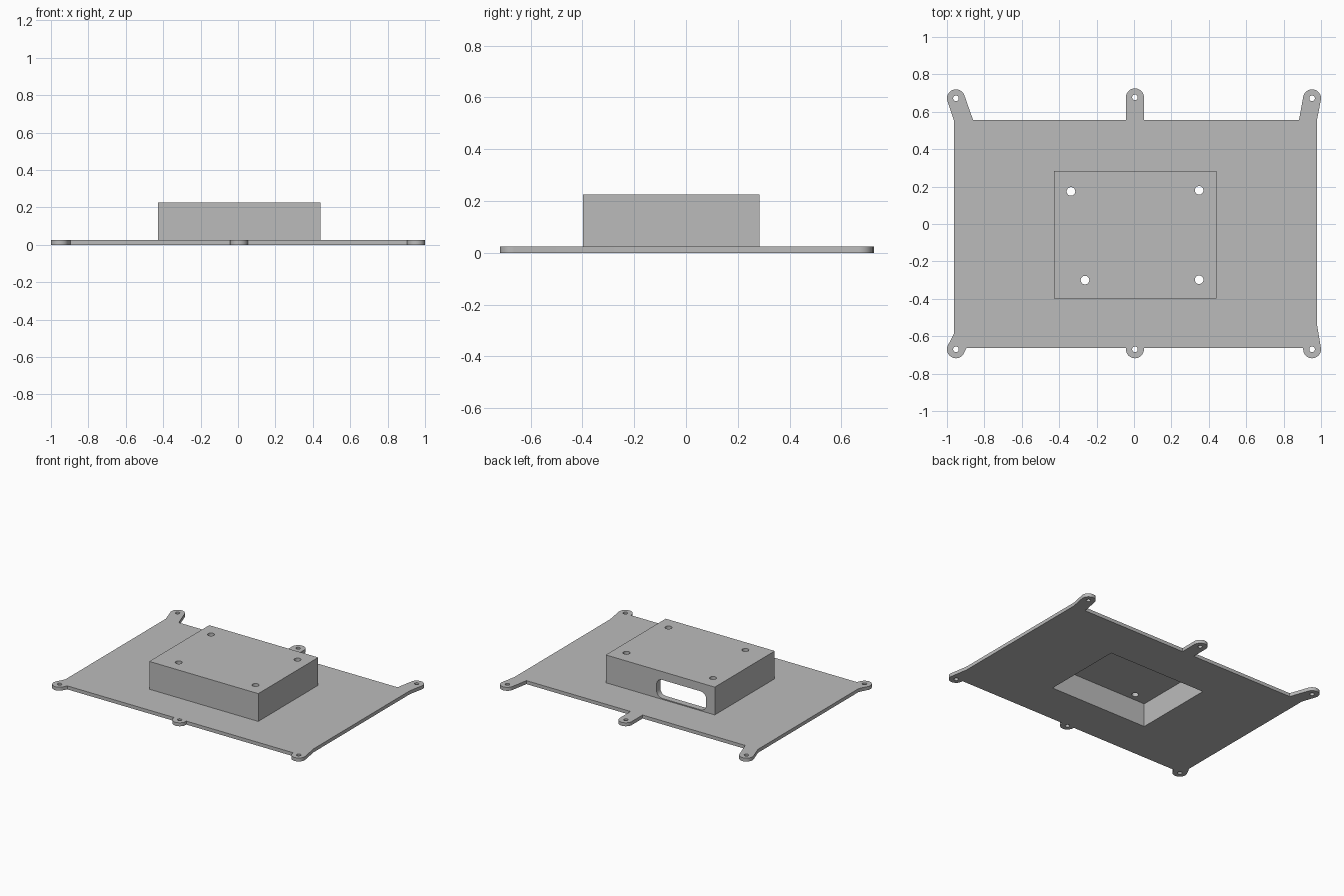
import bpy, bmesh
from math import cos, sin, radians, pi
from mathutils import Matrix

if "Cube" in bpy.data.objects:
    bpy.data.objects.remove(bpy.data.objects["Cube"])

grey = bpy.data.materials.new("plain_grey")
grey.use_nodes = True
grey.diffuse_color = (0.5, 0.5, 0.5, 1)
grey.node_tree.nodes["Principled BSDF"].inputs["Base Color"].default_value = (0.5, 0.5, 0.5, 1)


def arc(cx, cy, r, start, end, n=16):
    """Points along an arc, angles in degrees."""
    angles = [radians(start + (end - start) * i / n) for i in range(n + 1)]
    return [(cx + r * cos(a), cy + r * sin(a)) for a in angles]


def circle(cx, cy, r):
    return arc(cx, cy, r, 0, 360, 32)[:-1]


def rect(x0, x1, y0, y1):
    return [(x0, y0), (x1, y0), (x1, y1), (x0, y1)]


def prism(name, outlines, z0, z1, matrix=None):
    """Extrude closed outlines from z0 to z1 into one object."""
    bm = bmesh.new()
    for pts in outlines:
        face = bm.faces.new([bm.verts.new((x, y, z0)) for x, y in pts])
        new = bmesh.ops.extrude_face_region(bm, geom=[face])["geom"]
        top = [v for v in new if isinstance(v, bmesh.types.BMVert)]
        bmesh.ops.translate(bm, verts=top, vec=(0, 0, z1 - z0))
    if matrix:
        bm.transform(matrix)
    bmesh.ops.recalc_face_normals(bm, faces=bm.faces)
    mesh = bpy.data.meshes.new(name)
    bm.to_mesh(mesh)
    bm.free()
    mesh.materials.append(grey)
    obj = bpy.data.objects.new(name, mesh)
    bpy.context.collection.objects.link(obj)
    return obj


def activate(obj):
    bpy.ops.object.select_all(action="DESELECT")
    obj.select_set(True)
    bpy.context.view_layer.objects.active = obj


def cut(obj, cutter):
    """Subtract the cutter and discard it."""
    cutter.hide_render = True
    activate(obj)
    mod = obj.modifiers.new("cut", "BOOLEAN")
    mod.operation, mod.solver, mod.object = "DIFFERENCE", "EXACT", cutter
    bpy.ops.object.modifier_apply(modifier=mod.name)
    bpy.data.objects.remove(cutter)


PLATE_TOP, BOX_TOP = 0.025, 0.225
WALL, ROOF = 0.044, 0.055
LEFT, RIGHT, FRONT, BACK = -0.963, 0.978, -0.663, 0.555
BX0, BX1, BY0, BY1 = -0.428, 0.44, -0.398, 0.284

# Mounting tabs: centre, arc angles, the plate points before and after
tabs = [
    (-0.952, -0.67, 151, 323, (LEFT, -0.588), (-0.895, FRONT)),
    (0.005, -0.67, 180, 360, (-0.043, FRONT), (0.053, FRONT)),
    (0.952, -0.67, 195, 368, (0.904, FRONT), (RIGHT, -0.535)),
    (0.952, 0.672, -8, 168, (RIGHT, BACK), (0.882, BACK)),
    (0.005, 0.677, 0, 180, (0.053, BACK), (-0.043, BACK)),
    (-0.952, 0.672, 19, 202, (-0.86, BACK), (LEFT, BACK)),
]
outline = []
for cx, cy, a0, a1, before, after in tabs:
    outline += [before] + arc(cx, cy, 0.048, a0, a1) + [after]

# Base plate with tab holes and the opening under the housing
inner = rect(BX0 + WALL, BX1 - WALL, BY0 + WALL, BY1 - WALL)
plate = prism("base_plate", [outline], 0, PLATE_TOP)
holes = [circle(t[0], t[1], 0.015) for t in tabs]
cut(plate, prism("plate_cutter", holes + [inner], -0.1, 0.1))

# Hollow housing
housing = prism("housing", [rect(BX0, BX1, BY0, BY1)], PLATE_TOP, BOX_TOP)
cut(housing, prism("cavity_cutter", [inner], -0.1, BOX_TOP - ROOF))

# Screw holes in the roof
screws = [(-0.337, 0.174), (0.348, 0.18), (-0.262, -0.3), (0.348, -0.298)]
cut(housing, prism("screw_cutter", [circle(x, y, 0.023) for x, y in screws], 0.1, 0.3))

# Rounded slot through the back wall
x0, x1, z0, z1, r = -0.36, 0.036, 0.032, 0.165, 0.045
slot = (arc(x1 - r, z1 - r, r, 0, 90, 8) + arc(x0 + r, z1 - r, r, 90, 180, 8)
        + arc(x0 + r, z0 + r, r, 180, 270, 8) + arc(x1 - r, z0 + r, r, 270, 360, 8))
upright = Matrix.Translation((0, BY1, 0)) @ Matrix.Rotation(pi / 2, 4, "X")
cut(housing, prism("slot_cutter", [slot], -0.1, 0.1, upright))

for obj in (plate, housing):
    activate(obj)
    bpy.ops.object.shade_smooth_by_angle(angle=radians(30))
